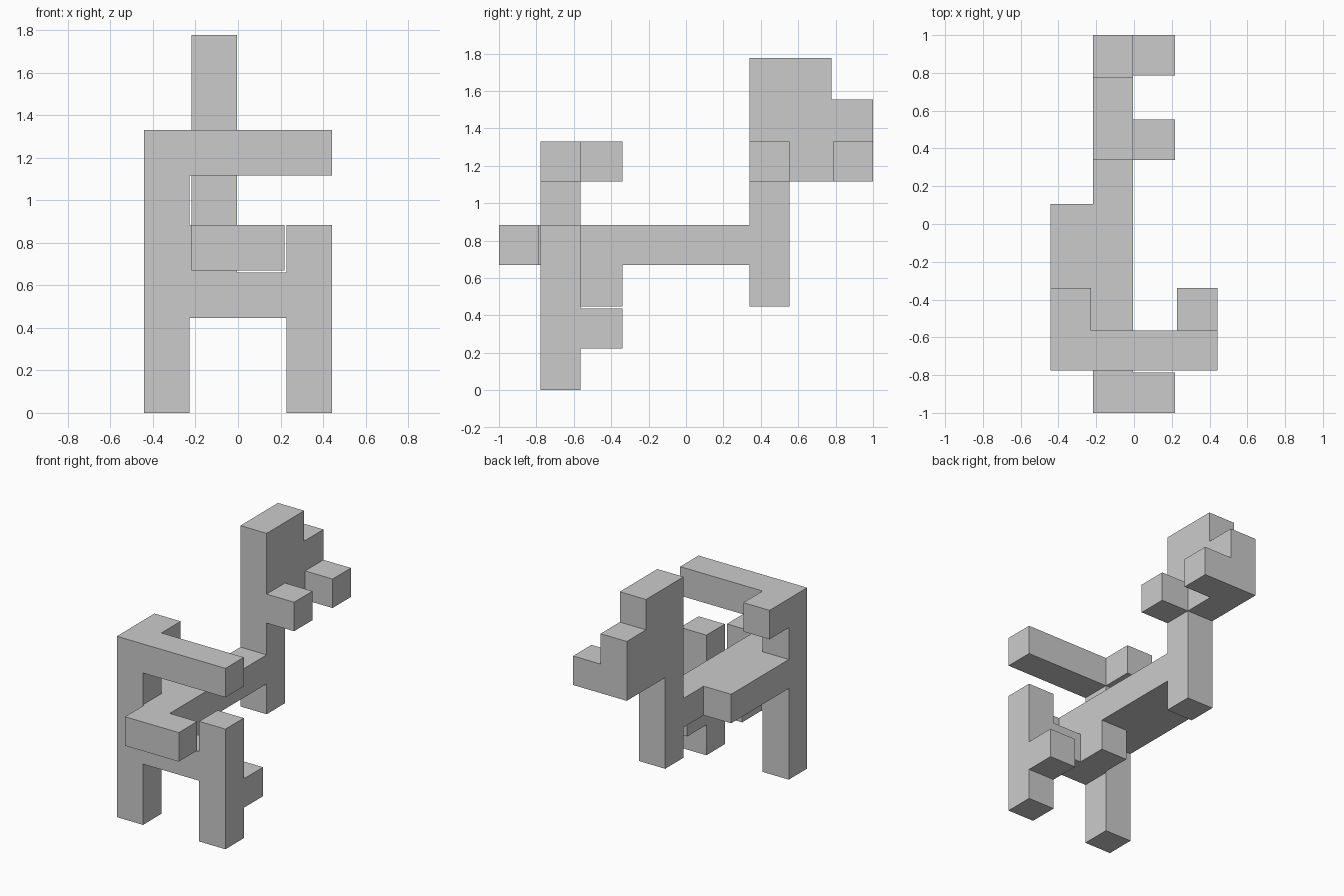
import bpy, bmesh
from mathutils import Vector

if "Cube" in bpy.data.objects:
    bpy.data.objects.remove(bpy.data.objects["Cube"])

U = 2.01 / 9      # cell pitch
GAP = 0.01        # clearance between cells that do not join
ORIGIN = Vector((-(4 * U - GAP) / 2, -1.0, 0.0))


def lo(i):
    return U * i


def hi(i):
    return U * (i + 1) - GAP


def extrude(name, axis, profile, start, end):
    """Extrude a profile along 'x' (profile is y,z) or 'y' (profile is x,z)."""
    place = {'x': lambda p, d: (d, p[0], p[1]), 'y': lambda p, d: (p[0], d, p[1])}[axis]
    bm = bmesh.new()
    face = bm.faces.new([bm.verts.new(ORIGIN + Vector(place(p, start))) for p in profile])
    moved = bmesh.ops.extrude_face_region(bm, geom=[face])['geom']
    bmesh.ops.translate(bm, verts=[g for g in moved if isinstance(g, bmesh.types.BMVert)],
                        vec=place((0, 0), end - start))
    bmesh.ops.recalc_face_normals(bm, faces=bm.faces)
    mesh = bpy.data.meshes.new(name)
    bm.to_mesh(mesh)
    bm.free()
    obj = bpy.data.objects.new(name, mesh)
    bpy.context.collection.objects.link(obj)
    return obj


def block(name, x, y, z):
    rect = [(y[0], z[0]), (y[1], z[0]), (y[1], z[1]), (y[0], z[1])]
    return extrude(name, 'x', rect, *x)


def cell(i):
    return lo(i), hi(i)


# Spine, neck and head in one side profile
extrude("spine_neck_head", 'x', [
    (lo(0), lo(3)), (lo(1), lo(3)), (lo(1), hi(2)), (hi(1), hi(2)),
    (hi(1), lo(2)), (hi(2), lo(2)), (hi(2), lo(3)), (lo(6), lo(3)),
    (lo(6), lo(2)), (hi(6), lo(2)), (hi(6), lo(5)), (hi(8), lo(5)),
    (hi(8), hi(6)), (hi(7), hi(6)), (hi(7), hi(7)), (lo(6), hi(7)),
    (lo(6), hi(3)), (lo(0), hi(3))], lo(1), hi(1))

# Front frame: two legs, cross bar and upper arm
extrude("front_frame", 'y', [
    (lo(0), lo(0)), (hi(0), lo(0)), (hi(0), lo(2)), (lo(3), lo(2)),
    (lo(3), lo(0)), (hi(3), lo(0)), (hi(3), hi(3)), (lo(3), hi(3)),
    (lo(3), hi(2)), (lo(1), hi(2)), (lo(1), hi(3)), (hi(0), hi(3)),
    (hi(0), lo(5)), (hi(3), lo(5)), (hi(3), hi(5)), (lo(0), hi(5))], lo(1), hi(1))

# Slab beside the spine
block("side_slab", (lo(0), lo(1)), (hi(1), hi(4)), cell(3))

# Nubs on the right face of the spine and head
for name, y, z in (("front_nub", 0, 3), ("neck_nub", 6, 5), ("head_nub", 8, 5)):
    block(name, (hi(1), hi(2)), cell(y), cell(z))

# Nubs on the back of the frame
for name, x, z in (("upper_frame_nub", 0, 5), ("leg_nub", 3, 1)):
    block(name, cell(x), (hi(1), hi(2)), cell(z))
